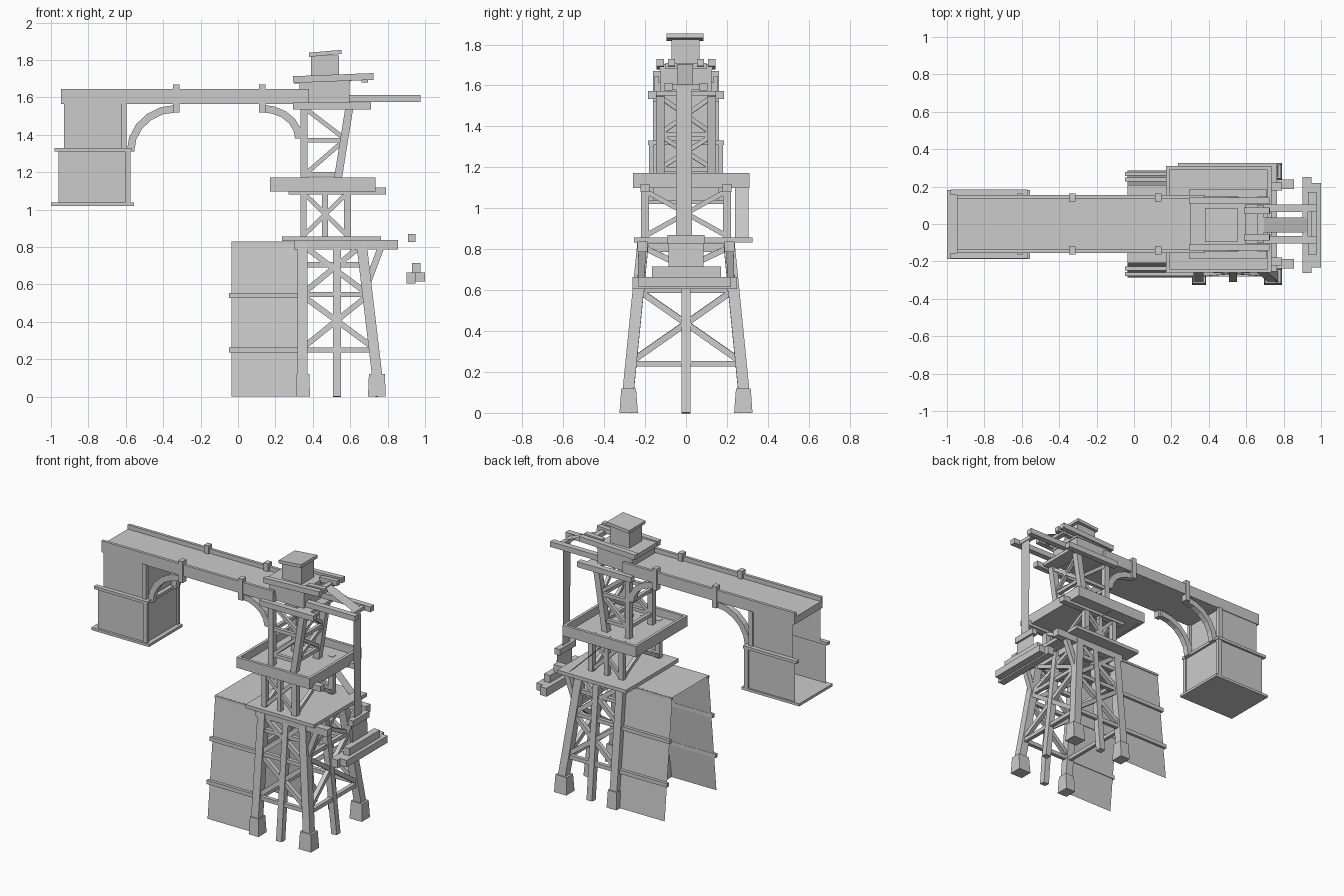
import bpy, bmesh, math
from mathutils import Vector, Matrix

if "Cube" in bpy.data.objects:
    bpy.data.objects.remove(bpy.data.objects["Cube"])


class Part:
    """Collects boxes, beams and sheets into one named object."""
    def __init__(self, name):
        self.name, self.bm = name, bmesh.new()

    def box(self, x0, x1, y0, y1, z0, z1):
        m = Matrix.Translation(((x0 + x1) / 2, (y0 + y1) / 2, (z0 + z1) / 2))
        bmesh.ops.create_cube(self.bm, size=1, matrix=m @ Matrix.Diagonal((x1 - x0, y1 - y0, z1 - z0, 1)))
        return self

    def beam(self, a, b, w, h=None):
        a, b = Vector(a), Vector(b)
        d = (b - a).normalized()
        side = d.cross(Vector((0, 1, 0)) if abs(d.y) < 0.8 else Vector((0, 0, 1))).normalized()
        up = side.cross(d)
        rot = Matrix((side, up, d)).transposed().to_4x4()
        m = Matrix.Translation((a + b) / 2) @ rot
        bmesh.ops.create_cube(self.bm, size=1, matrix=m @ Matrix.Diagonal((w, h or w, (b - a).length, 1)))
        return self

    def cross(self, a, b, c, d, w):
        """X brace in the quad a, b (bottom) c, d (top)."""
        return self.beam(a, d, w).beam(b, c, w)

    def sheet(self, *pts):
        self.bm.faces.new([self.bm.verts.new(p) for p in pts])
        return self

    def done(self):
        me = bpy.data.meshes.new(self.name)
        self.bm.to_mesh(me)
        self.bm.free()
        ob = bpy.data.objects.new(self.name, me)
        bpy.context.collection.objects.link(ob)
        return ob


S = (-1, 1)

# bridge deck with side rails and clamps
p = Part("bridge_deck").box(-.945, .38, -.14, .14, 1.565, 1.615)
for s in S:
    y0, y1 = sorted((s * .135, s * .155))
    p.box(-.945, .38, y0, y1, 1.565, 1.645)
    for x in (-.33, .13):
        y0, y1 = sorted((s * .12, s * .162))
        p.box(x - .017, x + .017, y0, y1, 1.52, 1.67)
p.done()

# curved brackets under the bridge
p = Part("bridge_brackets")
for x0, x1, z0 in ((-.595, -.33, 1.31), (.345, .13, 1.38)):
    for s in S:
        vs = []
        for i in range(6):
            t = math.pi / 2 * i / 5
            row = []
            for rx, rz in ((0, 0), (.04, -.04)):
                ex = (x1 - x0) * (1 - math.cos(t))
                shift = rx * math.cos(t) * (1 if x1 > x0 else -1)
                z = z0 + (1.56 - z0) * math.sin(t) + rz * math.sin(t)
                for y in (.105, .145):
                    row.append(p.bm.verts.new((x0 + ex + shift, s * y, z)))
            vs.append([row[0], row[1], row[3], row[2]])
        for a, b in zip(vs, vs[1:]):
            for k in range(4):
                p.bm.faces.new((a[k], a[(k + 1) % 4], b[(k + 1) % 4], b[k]))
        p.bm.faces.new(vs[0])
        p.bm.faces.new(vs[-1][::-1])
bmesh.ops.recalc_face_normals(p.bm, faces=p.bm.faces)
p.done()

# hanging house, open on its far end
p = Part("house_walls")
for x0, x1, y, z0, z1 in ((-.93, -.61, .15, 1.32, 1.57), (-.96, -.585, .17, 1.03, 1.32)):
    p.sheet((x0, -y, z0), (x1, -y, z0), (x1, -y, z1), (x0, -y, z1))
    p.sheet((x1, -y, z0), (x1, y, z0), (x1, y, z1), (x1, -y, z1))
    p.sheet((x1, y, z0), (x0, y, z0), (x0, y, z1), (x1, y, z1))
p.done()
p = Part("house_frame").box(-1, -.555, -.187, .182, 1.02, 1.038)
p.box(-.6, -.57, -.185, .18, 1.31, 1.33)
for s in S:
    for y, x, z0, z1 in ((.15, -.61, 1.32, 1.57), (.17, -.59, 1.03, 1.32)):
        p.box(x - .015, x + .015, s * y - .012, s * y + .012, z0, z1)
    p.box(-.98, -.57, s * .17 - .015, s * .17 + .015, 1.31, 1.33)
p.done()

# lower shed: leaning side sheets, roof and bands
p, bands = Part("shed_panels"), Part("shed_bands")
ys = lambda z: .285 - .085 * z / .83
for s in S:
    p.sheet((-.035, s * ys(0), 0), (.32, s * ys(0), 0), (.34, s * .2, .83), (-.035, s * .2, .83))
    for z in (.25, .54):
        bands.beam((-.047, s * (ys(z) + .008), z), (.33, s * (ys(z) + .008), z), .027, .022)
    bands.beam((-.035, s * .2, .822), (.3, s * .2, .822), .015)
p.sheet((-.035, -.2, .83), (.34, -.2, .83), (.34, .2, .83), (-.035, .2, .83))
p.done()
bands.done()

# lower tower legs, feet and braces
legs, feet, br = Part("lower_legs"), Part("leg_feet"), Part("lower_braces")
L = lambda z, s: Vector((.345, s * (.293 - .1 * z), z))
R = lambda z, s: Vector((.757 - .118 * z, s * (.293 - .1 * z), z))
for s in S:
    for f, x0, x1 in ((L, .31, .385), (R, .695, .79)):
        legs.beam(f(.05, s), f(.82, s), .055)
        n = len(feet.bm.verts)
        y0, y1 = sorted((s * .235, s * .325))
        feet.box(x0, x1, y0, y1, 0, .12)
        feet.bm.verts.ensure_lookup_table()
        c = f(.12, s)
        for v in feet.bm.verts[n:]:
            if v.co.z > .06:
                v.co.x = c.x + (v.co.x - c.x) * .9
                v.co.y = c.y + (v.co.y - c.y) * .8
    legs.beam((.53, s * .288, 0), (.53, s * .213, .83), .042)
    for z in (.25, .545, .705):
        br.beam(L(z, s), R(z, s), .027)
    for z0, z1 in ((.26, .54), (.55, .81)):
        br.cross(L(z0, s), R(z0, s), L(z1, s), R(z1, s), .03)
    br.beam((.69, s * .22, .6), (.765, s * .215, .8), .035)
legs.beam((.755, 0, 0), (.665, 0, .82), .042)
for z in (.24, .6):
    br.beam(R(z, -1), R(z, 1), .027)
    br.beam(L(z, -1), L(z, 1), .025)
br.cross(R(.25, -1), R(.25, 1), R(.6, -1), R(.6, 1), .03)
br.cross(R(.6, -1), R(.6, 1), R(.81, -1), R(.81, 1), .028)
for o in (legs, feet, br):
    o.done()

# lower platform with carrying beams
p = Part("lower_platform").box(.235, .765, -.255, .325, .832, .857)
for s in S:
    p.box(.3, .855, s * .212 - .025, s * .212 + .025, .787, .838)
p.box(.62, .67, -.24, .24, .787, .83)
p.done()

# middle tower
p = Part("middle_tower")
for s in S:
    y = s * .2
    for x, w in ((.35, .034), (.465, .03), (.585, .038)):
        p.beam((x, y, .85), (x, y, 1.12), w)
    p.cross((.36, y, .87), (.575, y, .87), (.36, y, 1.08), (.575, y, 1.08), .024)
    p.box(.27, .79, y - .022, y + .022, 1.08, 1.118)
for x in (.35, .585):
    p.cross((x, -.19, .87), (x, .19, .87), (x, -.19, 1.08), (x, .19, 1.08), .024)
p.done()

# upper platform tray
p = Part("upper_platform").box(.18, .725, -.25, .305, 1.1, 1.118)
for y in (-.26, .29):
    p.box(.17, .735, y, y + .02, 1.098, 1.172)
for x in (.17, .715):
    p.box(x, x + .02, -.245, .295, 1.098, 1.172)
p.done()

# stair sheet between the platforms
Part("stair").sheet((.69, .24, .855), (.69, .305, .855), (.43, .305, 1.11), (.43, .24, 1.11)).done()

# upper tower with leaning front posts
p = Part("upper_tower")
F = lambda z, y: Vector((.535 + (z - 1.17) * .16, y, z))
for s in S:
    y = s * .125
    p.beam((.352, y, 1.11), (.352, y, 1.55), .038)
    p.beam(F(1.11, y), F(1.55, y), .042)
    for z in (1.19, 1.37):
        p.beam((.352, y, z), F(z, y), .024)
    p.beam((.36, y, 1.19), F(1.37, y), .024)
    p.beam((.36, y, 1.54), F(1.38, y), .024)
    p.box(.295, .71, s * .165 - .02, s * .165 + .02, 1.535, 1.573)
for z in (1.19, 1.36):
    p.beam((.352, -.125, z), (.352, .125, z), .024)
    p.beam(F(z, -.125), F(z, .125), .024)
p.cross(F(1.2, -.12), F(1.2, .12), F(1.35, -.12), F(1.35, .12), .022)
p.cross(F(1.37, -.12), F(1.37, .12), F(1.54, -.12), F(1.54, .12), .022)
p.box(.56, .66, -.185, .155, 1.55, 1.573)
p.done()

# cabin, head box and tilted roof
p = Part("cabin").box(.33, .595, -.125, .125, 1.57, 1.675)
p.box(.3, .6, -.13, .13, 1.675, 1.705)
p.box(.39, .54, -.07, .065, 1.7, 1.825)
p.beam((.38, -.005, 1.828), (.553, -.005, 1.843), .022, .18)
p.done()

# hoist arms and pulley shafts
p = Part("hoist_arms")
for s in S:
    p.box(.595, .975, s * .085 - .02, s * .085 + .02, 1.575, 1.612)
    p.beam((.295, s * .125, 1.695), (.725, s * .125, 1.712), .036)
    p.beam((.59, s * .07, 1.705), (.725, s * .07, 1.712), .034)
p.box(.66, .695, -.1, .1, 1.68, 1.71)
p.box(.9, .93, -.085, .085, 1.58, 1.605)
p.done()

# hoist strap, flat sheets
p = Part("hoist_strap")
for a, b, y0, y1 in (((.68, 1.71), (.925, 1.605), -.045, .035), ((.925, 1.605), (.93, .86), -.05, .03),
                     ((.935, .85), (.94, .69), -.085, .085)):
    p.sheet((a[0], y0, a[1]), (a[0], y1, a[1]), (b[0], y1, b[1]), (b[0], y0, b[1]))
p.done()

# hanging load: stacked bars
p = Part("hoist_load").box(.91, .95, -.09, .09, .828, .87)
p.box(.93, .975, -.167, .17, .663, .715)
p.box(.9, .95, -.262, .25, .605, .663)
p.box(.95, 1.0, -.232, .22, .615, .663)
p.done()
